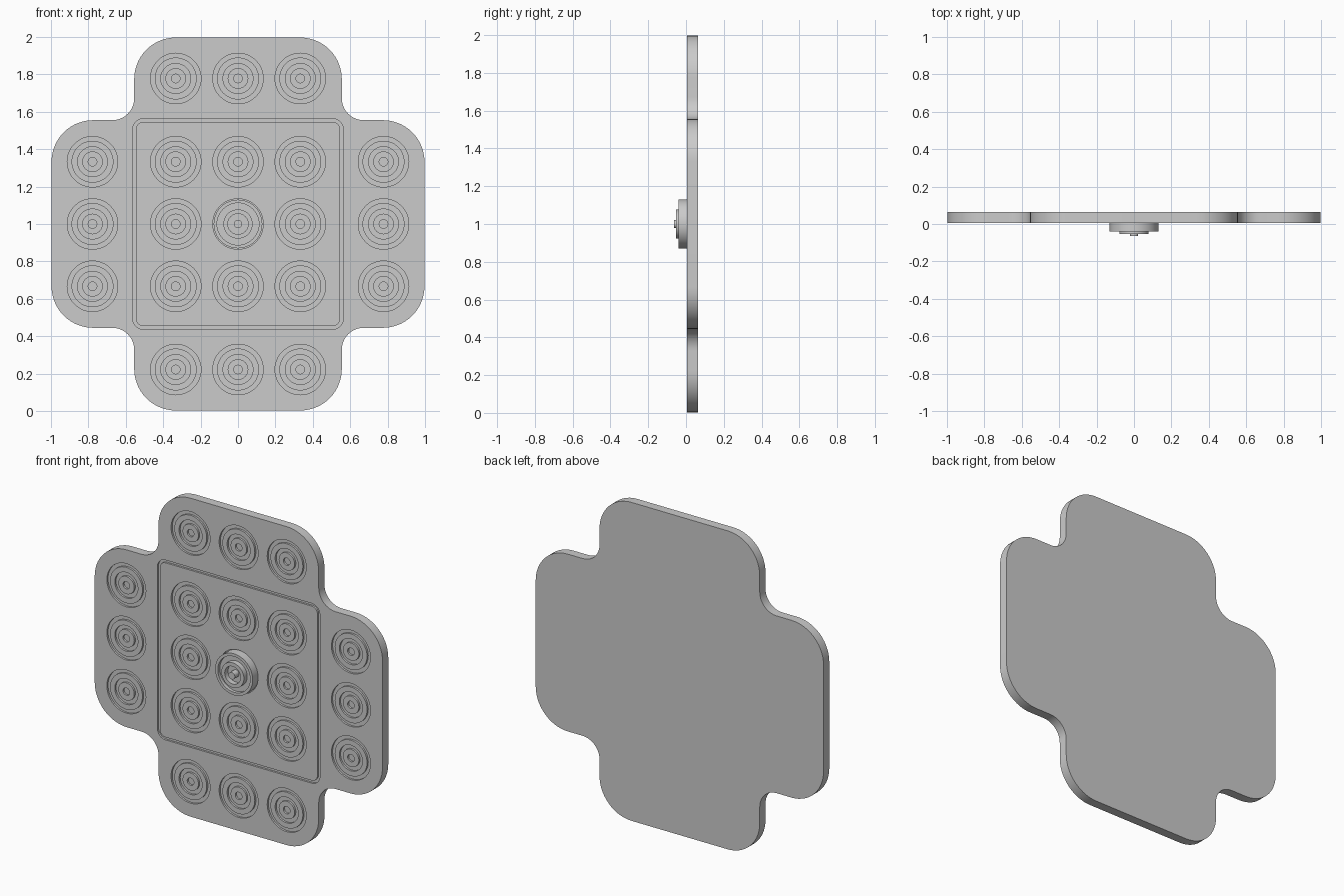
import bpy, bmesh, math
from mathutils import Vector

if "Cube" in bpy.data.objects:
    bpy.data.objects.remove(bpy.data.objects["Cube"])

FRONT, BACK, CZ = 0.006, 0.063, 1.0
SEG = 48
GRID = [(x, z) for x in (-.333, 0, .333) for z in (-.778, -.333, 0, .333, .778)]
GRID += [(x, z) for x in (-.778, .778) for z in (-.333, 0, .333)]


def finish(bm, name):
    bmesh.ops.recalc_face_normals(bm, faces=bm.faces)
    me = bpy.data.meshes.new(name)
    bm.to_mesh(me)
    bm.free()
    ob = bpy.data.objects.new(name, me)
    bpy.context.collection.objects.link(ob)
    return ob


def smooth(ob):
    bpy.ops.object.select_all(action='DESELECT')
    ob.select_set(True)
    bpy.context.view_layer.objects.active = ob
    bpy.ops.object.shade_smooth_by_angle(angle=math.radians(30))


def arc(cx, cz, r, a0, a1, n):
    return [(cx + r * math.cos(math.radians(a0 + (a1 - a0) * i / n)),
             cz + r * math.sin(math.radians(a0 + (a1 - a0) * i / n))) for i in range(n + 1)]


def prism(bm, outline, y0, y1):
    a = [bm.verts.new((x, y0, CZ + z)) for x, z in outline]
    b = [bm.verts.new((x, y1, CZ + z)) for x, z in outline]
    bm.faces.new(a)
    bm.faces.new(b)
    loft(bm, a, b)


def loft(bm, a, b):
    for i in range(len(a)):
        j = (i + 1) % len(a)
        bm.faces.new((a[i], a[j], b[j], b[i]))


def revolve(bm, profile, cx, cz, closed):
    # profile of (radius, y) turned around the y direction; radius 0 is a pole
    rings = []
    for r, y in profile:
        if r == 0:
            rings.append([bm.verts.new((cx, y, CZ + cz))])
        else:
            rings.append([bm.verts.new((cx + r * math.cos(t), y, CZ + cz + r * math.sin(t)))
                          for t in (2 * math.pi * k / SEG for k in range(SEG))])
    pairs = list(zip(rings, rings[1:])) + ([(rings[-1], rings[0])] if closed else [])
    for a, b in pairs:
        if len(a) == 1 or len(b) == 1:
            pole, ring = (a[0], b) if len(a) == 1 else (b[0], a)
            for k in range(SEG):
                bm.faces.new((pole, ring[k], ring[(k + 1) % SEG]))
        else:
            loft(bm, a, b)


def rounded_square(h, r):
    pts = []
    for k, (sx, sz) in enumerate(((1, 1), (-1, 1), (-1, -1), (1, -1))):
        pts += arc(sx * (h - r), sz * (h - r), r, 90 * k, 90 * k + 90, 8)
    return pts


# cross-shaped plate: one quarter of the outline turned four times
quarter = arc(.775, .333, .222, 0, 90, 14) + arc(.672, .672, .117, 270, 180, 10) \
    + arc(.333, .775, .222, 0, 90, 14)
outline = []
for k in range(4):
    c, s = round(math.cos(k * math.pi / 2)), round(math.sin(k * math.pi / 2))
    outline += [(x * c - z * s, x * s + z * c) for x, z in quarter]
clean = []
for p in outline:
    if all((Vector(p) - Vector(q)).length > 1e-4 for q in clean):
        clean.append(p)
bm = bmesh.new()
prism(bm, clean, FRONT, BACK)
plate = finish(bm, "cross_plate")

# engraved ring sockets and square border groove
DEPTH = .012
top, low = FRONT - .02, FRONT + DEPTH
bm = bmesh.new()
for x, z in GRID:
    for r0, r1 in ((.112, .135), (.055, .08)):
        revolve(bm, [(r0, top), (r1, top), (r1, low), (r0, low)], x, z, True)
    revolve(bm, [(0, top), (.023, top), (.023, low), (0, low)], x, z, False)
loops = [[bm.verts.new((x, y, CZ + z)) for x, z in rounded_square(h, r)]
         for h, r, y in ((.546, .04, top), (.563, .057, top), (.563, .057, low), (.546, .04, low))]
for i in range(4):
    loft(bm, loops[i], loops[(i + 1) % 4])
cutter = finish(bm, "groove_cutter")
cutter.hide_render = True
cutter.hide_set(True)
mod = plate.modifiers.new("grooves", 'BOOLEAN')
mod.object = cutter
mod.operation = 'DIFFERENCE'
mod.solver = 'EXACT'
smooth(plate)

# raised central peg with nested rims
bm = bmesh.new()
floor = -.02
revolve(bm, [(0, FRONT + .02), (.13, FRONT + .02), (.13, -.04), (.112, -.04), (.112, floor),
             (.078, floor), (.078, -.053), (.055, -.053), (.055, floor),
             (.022, floor), (.022, -.063), (0, -.063)], 0, 0, False)
smooth(finish(bm, "center_peg"))
